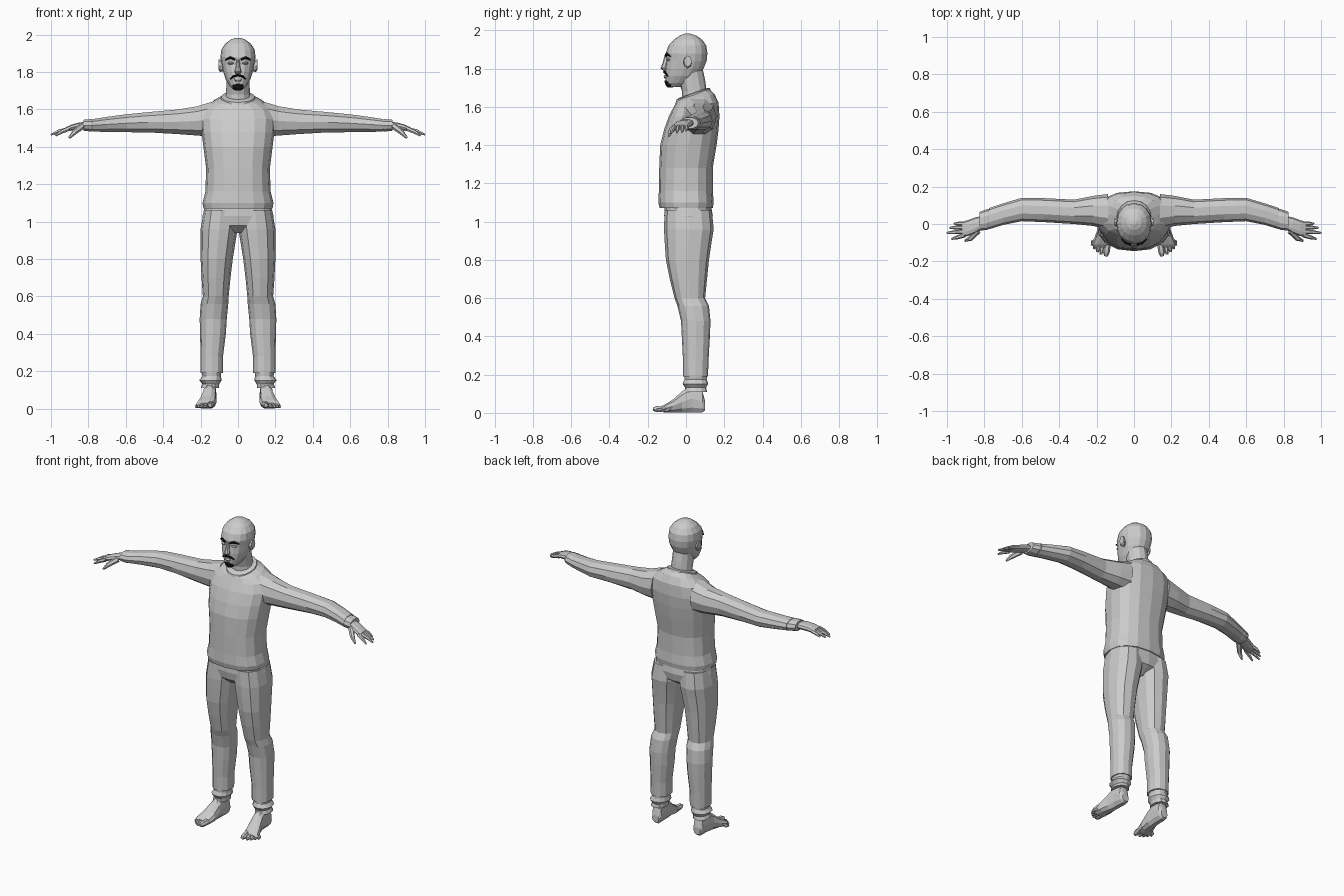
import bpy, bmesh, math
from mathutils import Vector


def material(name, value):
    m = bpy.data.materials.new(name)
    m.diffuse_color = (value, value, value, 1)
    return m


GREY = material("plain_grey", 0.6)
BLACK = material("hair_black", 0.01)


def skin(name, loops, mat, mirror):
    """Bridge a list of equal point loops into a capped, flat shaded part."""
    bm = bmesh.new()
    rows = [[bm.verts.new(p) for p in loop] for loop in loops]
    n = len(rows[0])
    for a, b in zip(rows, rows[1:]):
        for i in range(n):
            bm.faces.new((a[i], a[(i + 1) % n], b[(i + 1) % n], b[i]))
    bm.faces.new(rows[0])
    bm.faces.new(rows[-1])
    bmesh.ops.recalc_face_normals(bm, faces=bm.faces)
    me = bpy.data.meshes.new(name)
    bm.to_mesh(me)
    bm.free()
    me.materials.append(mat)
    ob = bpy.data.objects.new(name, me)
    bpy.context.collection.objects.link(ob)
    if mirror:
        mod = ob.modifiers.new("mirror", 'MIRROR')
        mod.use_mirror_merge = False
    return ob


def loft(name, axis, rings, sides=12, power=2.4, mat=GREY, mirror=False):
    """Rings are (t, a0, a1, b0, b1, optional skew) across the chosen axis."""
    loops = []
    for t, a0, a1, b0, b1, *skew in rings:
        loop = []
        for i in range(sides):
            ang = 2 * math.pi * i / sides
            c, s = math.cos(ang), math.sin(ang)
            a = (a0 + a1) / 2 + (a1 - a0) / 2 * math.copysign(abs(c) ** (2 / power), c)
            db = (b1 - b0) / 2 * math.copysign(abs(s) ** (2 / power), s)
            b = (b0 + b1) / 2 + db
            h = t + (skew[0] * db if skew else 0)
            loop.append({'x': (h, a, b), 'y': (a, h, b), 'z': (a, b, h)}[axis])
        loops.append(loop)
    return skin(name, loops, mat, mirror)


def centred(rows):
    """Rows (z, half_x, y0, y1, optional skew) to symmetric loft rings."""
    return [(z, -w, w, *rest) for z, w, *rest in rows]


def tube(name, points, radii, sides=6, mat=GREY, mirror=True):
    pts = [Vector(p) for p in points]
    loops = []
    for i, (p, r) in enumerate(zip(pts, radii)):
        d = pts[min(i + 1, len(pts) - 1)] - pts[max(i - 1, 0)]
        q = d.to_track_quat('Z', 'Y')
        loops.append([p + q @ Vector((r * math.cos(2 * math.pi * k / sides),
                                      r * math.sin(2 * math.pi * k / sides), 0))
                      for k in range(sides)])
    return skin(name, loops, mat, mirror)


# Sweater body, hem and collar
loft("sweater_body", 'z', centred([
    (1.07, .185, -.138, .14), (1.10, .19, -.145, .145), (1.16, .175, -.142, .14),
    (1.28, .17, -.14, .14), (1.40, .185, -.135, .16), (1.48, .195, -.115, .17),
    (1.55, .2, -.09, .175), (1.61, .18, -.065, .17, .1),
    (1.645, .13, -.052, .15, .2), (1.665, .085, -.04, .12, .35)]), sides=16)
loft("collar", 'z', centred([
    (1.645, .098, -.055, .132, .35), (1.668, .09, -.05, .125, .35),
    (1.674, .072, -.032, .112, .35)]), sides=16, power=2)

# Sleeves and cuffs
loft("sleeve", 'x', [
    (.14, -.03, .16, 1.45, 1.645), (.22, -.01, .15, 1.457, 1.62),
    (.32, 0, .13, 1.465, 1.603), (.48, .01, .138, 1.475, 1.588),
    (.60, .015, .14, 1.476, 1.576), (.70, -.005, .11, 1.478, 1.562),
    (.775, -.028, .085, 1.48, 1.55)], sides=10, power=2.2, mirror=True)
loft("cuff", 'x', [
    (.765, -.02, .08, 1.485, 1.545), (.785, -.032, .08, 1.48, 1.55),
    (.825, -.035, .065, 1.485, 1.546)], sides=10, power=2.2, mirror=True)

# Hands
loft("palm", 'x', [
    (.80, -.018, .045, 1.497, 1.538), (.85, -.05, .035, 1.493, 1.531),
    (.89, -.065, .02, 1.486, 1.52), (.92, -.068, .012, 1.482, 1.506)],
    sides=10, mirror=True)
tube("thumb", [(.835, -.035, 1.51), (.875, -.078, 1.478), (.903, -.09, 1.447)],
     [.018, .014, .006])
for finger, y0, tip in [("little_finger", .002, (.962, .002, 1.474)),
                        ("ring_finger", -.018, (.986, -.02, 1.468)),
                        ("middle_finger", -.04, (1.0, -.047, 1.465)),
                        ("index_finger", -.06, (.975, -.08, 1.46))]:
    base = Vector((.905, y0, 1.496))
    mid = base.lerp(Vector(tip), .55) + Vector((0, 0, .004))
    tube(finger, [base, mid, tip], [.0125, .011, .005])

# Trousers: hips, legs and gathered ankle cuffs
loft("trouser_hips", 'z', centred([
    (1.09, .175, -.11, .13), (1.03, .19, -.114, .14), (.98, .18, -.105, .13),
    (.94, .05, -.06, .07)]), sides=16)
loft("trouser_leg", 'z', [
    (1.06, .002, .183, -.112, .135), (.96, .002, .2, -.115, .145),
    (.9, .012, .2, -.112, .135), (.8, .028, .2, -.105, .12),
    (.7, .04, .195, -.085, .11), (.6, .05, .188, -.06, .1),
    (.56, .052, .2, -.045, .12), (.48, .06, .205, -.026, .128),
    (.4, .065, .203, -.022, .125), (.28, .08, .2, -.016, .118),
    (.19, .08, .2, -.015, .115)], sides=12, power=2.3, mirror=True)
loft("ankle_cuff", 'z', [
    (.2, .088, .195, -.01, .11), (.175, .092, .19, -.008, .108),
    (.152, .087, .207, -.018, .116), (.132, .1, .19, -.005, .105),
    (.11, .102, .2, -.008, .11)], sides=12, power=2.2, mirror=True)

# Bare feet and toes
loft("foot", 'y', [
    (.1, .125, .172, .012, .06), (.085, .115, .182, 0, .12),
    (.03, .115, .185, 0, .15), (-.02, .115, .192, 0, .115),
    (-.07, .115, .21, 0, .07), (-.11, .122, .225, 0, .045),
    (-.125, .135, .215, .005, .03)], sides=10, power=2.3, mirror=True)
for toe, x0, x1, y1, r in [("big_toe", .14, .15, -.172, .018),
                           ("second_toe", .165, .177, -.163, .012),
                           ("third_toe", .182, .196, -.15, .012),
                           ("fourth_toe", .197, .212, -.134, .011),
                           ("small_toe", .21, .226, -.115, .01)]:
    tube(toe, [(x0, -.09, .024), ((x0 + x1) / 2 + .003, y1 + .02, r + .002),
               (x1, y1, r)], [r, r, r * .55])

# Neck and head
loft("neck", 'z', centred([
    (1.62, .075, -.02, .12), (1.68, .064, -.02, .108),
    (1.74, .062, -.04, .1), (1.81, .06, -.04, .085)]), power=2)
loft("head", 'z', centred([
    (1.705, .025, -.09, -.02), (1.725, .045, -.105, .02), (1.76, .066, -.108, .06),
    (1.80, .079, -.108, .092), (1.84, .088, -.103, .108), (1.88, .094, -.106, .112),
    (1.92, .089, -.092, .106), (1.952, .068, -.062, .084),
    (1.973, .04, -.032, .052), (1.983, .012, -.005, .02)]), sides=16, power=2.2)
loft("nose", 'z', centred([
    (1.868, .008, -.112, -.09), (1.83, .011, -.122, -.09),
    (1.802, .018, -.133, -.09), (1.79, .012, -.12, -.09)]), sides=8, power=2)
loft("ear", 'x', [
    (.075, -.008, .015, 1.805, 1.85), (.095, -.014, .03, 1.80, 1.866),
    (.103, -.01, .03, 1.81, 1.868)], sides=8, power=2, mirror=True)
loft("eyelid", 'y', [
    (-.085, .018, .054, 1.836, 1.858), (-.1, .022, .05, 1.841, 1.854),
    (-.105, .03, .042, 1.845, 1.85)], sides=8, power=2, mirror=True)
loft("lips", 'z', centred([
    (1.766, .022, -.112, -.09), (1.757, .02, -.117, -.09),
    (1.748, .012, -.112, -.09)]), sides=8, power=2)

# Dark brows, moustache and goatee
tube("eyebrow", [(.016, -.107, 1.866), (.042, -.101, 1.877), (.068, -.082, 1.864)],
     [.006, .008, .003], mat=BLACK)
tube("moustache", [(0, -.114, 1.783), (.022, -.109, 1.778), (.043, -.096, 1.762)],
     [.007, .007, .003], mat=BLACK)
loft("goatee", 'z', centred([
    (1.738, .012, -.112, -.085), (1.73, .034, -.112, -.06),
    (1.712, .028, -.106, -.055), (1.7, .012, -.095, -.07)]),
    sides=8, power=2, mat=BLACK)
